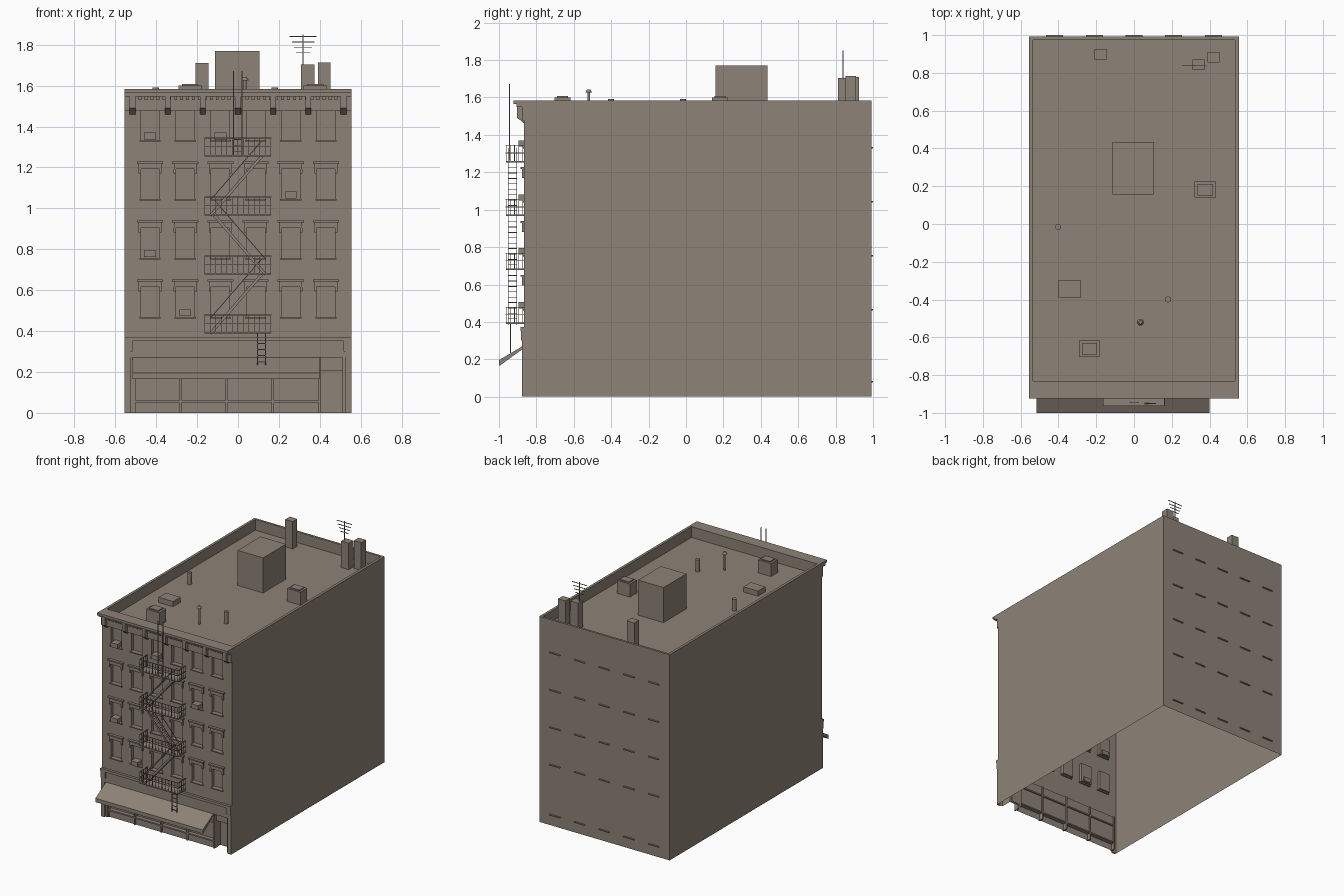
import bpy, bmesh, math
from mathutils import Vector

if "Cube" in bpy.data.objects:
    bpy.data.objects.remove(bpy.data.objects["Cube"])

mat = bpy.data.materials.new("warm grey brown")
mat.diffuse_color = (0.27, 0.224, 0.184, 1)
mat.use_nodes = True
mat.node_tree.nodes["Principled BSDF"].inputs["Base Color"].default_value = mat.diffuse_color

W, FRONT, BACK, TOP, ROOF = 0.555, -0.865, 0.992, 1.583, 1.5


class Part:
    """Collects simple solids into one named object."""
    def __init__(self, name):
        self.name, self.bm = name, bmesh.new()

    def face(self, pts):
        self.bm.faces.new([self.bm.verts.new(p) for p in pts])

    def prism(self, prof, x0, x1):
        # yz profile extruded along x
        a = [self.bm.verts.new((x0, y, z)) for y, z in prof]
        b = [self.bm.verts.new((x1, y, z)) for y, z in prof]
        n = len(prof)
        fs = [self.bm.faces.new(a), self.bm.faces.new(b[::-1])]
        fs += [self.bm.faces.new((a[i], b[i], b[(i + 1) % n], a[(i + 1) % n])) for i in range(n)]
        bmesh.ops.recalc_face_normals(self.bm, faces=fs)

    def box(self, x0, x1, y0, y1, z0, z1):
        self.prism([(y0, z0), (y1, z0), (y1, z1), (y0, z1)], x0, x1)

    def bar(self, p, q, w=0.004, h=None):
        # square bar between two points
        p, q = Vector(p), Vector(q)
        d = q - p
        vs = bmesh.ops.create_cube(self.bm, size=1)["verts"]
        rot = d.to_track_quat('X', 'Z')
        for v in vs:
            v.co = (p + q) / 2 + rot @ Vector((v.co.x * d.length, v.co.y * w, v.co.z * (h or w)))

    def cyl(self, x, y, z0, z1, r, n=12, r2=None):
        vs = bmesh.ops.create_cone(self.bm, cap_ends=True, segments=n, radius1=r,
                                   radius2=r if r2 is None else r2, depth=z1 - z0)["verts"]
        for v in vs:
            v.co += Vector((x, y, (z0 + z1) / 2))

    def done(self, weld=False):
        if weld:
            bmesh.ops.remove_doubles(self.bm, verts=self.bm.verts, dist=1e-5)
        me = bpy.data.meshes.new(self.name)
        self.bm.to_mesh(me)
        self.bm.free()
        me.materials.append(mat)
        ob = bpy.data.objects.new(self.name, me)
        bpy.context.collection.objects.link(ob)


# Side walls, back wall, parapet and roof (open underneath)
def loop(w, f, b, z):
    return [(-w, f, z), (w, f, z), (w, b, z), (-w, b, z)]

shell = Part("walls_and_roof")
rings = [loop(W, FRONT, BACK, 0), loop(W, FRONT, BACK, TOP),
         loop(0.535, -0.83, 0.975, TOP), loop(0.535, -0.83, 0.975, ROOF)]
for k in range(3):
    for i in range(4):
        if k == 0 and i == 0:
            continue
        j = (i + 1) % 4
        shell.face([rings[k][i], rings[k][j], rings[k + 1][j], rings[k + 1][i]])
shell.face(rings[3])
shell.done(True)

# Facade with recessed windows, shopfront and door
COLS = [(i - 2.5) * 0.172 for i in range(6)]
SILLS = [0.47 + 0.288 * i for i in range(4)]
WH, HW = 0.146, 0.045

def depth(x, z):
    if z < 0.27:
        if 0.40 < x < 0.51:
            return 0.08 if z < 0.205 else 0.03
        if -0.51 < x < 0.40:
            return 0.015 if z < 0.055 else 0.035
        return 0
    if any(abs(x - c) < HW for c in COLS) and any(s < z < s + WH for s in SILLS):
        return 0.025
    return 0

xs = sorted([-W, -0.51, 0.40, 0.51, W] + [c + s * HW for c in COLS for s in (-1, 1)])
zs = sorted([0, 0.055, 0.205, 0.27, TOP] + SILLS + [s + WH for s in SILLS])
fac = Part("front_facade")
mid = lambda a, i: (a[i] + a[i + 1]) / 2
Y = lambda i, k: FRONT + depth(mid(xs, i), mid(zs, k))
for i in range(len(xs) - 1):
    for k in range(len(zs) - 1):
        x0, x1, z0, z1, y = xs[i], xs[i + 1], zs[k], zs[k + 1], Y(i, k)
        fac.face([(x0, y, z0), (x1, y, z0), (x1, y, z1), (x0, y, z1)])
        if i < len(xs) - 2 and abs(Y(i + 1, k) - y) > 1e-6:
            b = Y(i + 1, k)
            fac.face([(x1, y, z0), (x1, b, z0), (x1, b, z1), (x1, y, z1)])
        if k < len(zs) - 2 and abs(Y(i, k + 1) - y) > 1e-6:
            b = Y(i, k + 1)
            fac.face([(x0, y, z1), (x1, y, z1), (x1, b, z1), (x0, b, z1)])
fac.done(True)

# Window hoods, hood brackets and sills
trim = Part("window_trim")
for c in COLS:
    for s in SILLS:
        trim.box(c - 0.052, c + 0.052, FRONT - 0.01, FRONT + 0.01, s - 0.008, s)
        if s < 1.3:
            t = s + WH
            trim.box(c - 0.064, c + 0.064, FRONT - 0.02, FRONT, t + 0.026, t + 0.036)
            trim.box(c - 0.056, c + 0.056, FRONT - 0.012, FRONT, t, t + 0.026)
            for d in (-1, 1):
                m = c + d * 0.051
                trim.box(m - 0.006, m + 0.006, FRONT - 0.012, FRONT, t - 0.022, t)
trim.done()

# Air conditioners in some windows
ac = Part("window_air_conditioners")
for i, r in [(0, 3), (2, 3), (4, 2), (0, 1), (1, 0)]:
    ac.box(COLS[i] - 0.029, COLS[i] + 0.029, -0.895, -0.83, SILLS[r] + 0.003, SILLS[r] + 0.036)
ac.done()

# Back window sills
back = Part("back_sills")
for x in (-0.42, -0.21, 0, 0.21, 0.42):
    for z in [0.085] + SILLS:
        back.box(x - 0.045, x + 0.045, BACK - 0.002, 1.0, z - 0.008, z)
back.done()

# Roof cornice with brackets and dentils
cor = Part("roof_cornice")
cor.prism([(-0.923, 1.565), (-0.923, TOP), (-0.83, TOP), (-0.86, 1.565)], -W, W)
cor.box(-W, W, -0.905, FRONT, 1.548, 1.565)
cor.box(-W, W, -0.876, FRONT, 1.476, 1.548)
for i in range(7):
    x = max(-0.535, min(0.535, (i - 3) * 0.172))
    cor.prism([(FRONT, 1.548), (-0.903, 1.548), (-0.903, 1.49), (-0.885, 1.478), (FRONT, 1.46)],
              x - 0.014, x + 0.014)
for i in range(36):
    x = (i - 17.5) * 0.029
    cor.box(x - 0.007, x + 0.007, -0.888, -0.87, 1.53, 1.548)
cor.done()

# Shop cornice, corner pilasters and storefront bars
shop = Part("shopfront_trim")
shop.box(-W, W, -0.884, FRONT, 0.352, 0.372)
shop.box(-W, W, -0.872, FRONT, 0.27, 0.352)
for s in (-1, 1):
    a, b = sorted((s * 0.525, s * W))
    shop.box(a, b, -0.876, FRONT, 0, 0.352)
    a, b = sorted((s * 0.515, s * W))
    shop.box(a, b, -0.882, FRONT, 0.3, 0.352)
shop.box(-0.51, 0.40, -0.86, -0.82, 0.05, 0.06)
shop.box(-0.51, 0.40, -0.85, -0.82, 0.19, 0.2)
for x in (-0.505, -0.28, -0.055, 0.17, 0.398):
    shop.box(x - 0.005, x + 0.005, -0.86, -0.82, 0, 0.27)
shop.box(0.42, 0.495, -0.79, -0.78, 0.01, 0.19)
shop.done()

# Sloped awning
awn = Part("awning")
awn.prism([(FRONT, 0.275), (-1, 0.196), (-1, 0.166), (-0.996, 0.166), (-0.88, 0.25), (FRONT, 0.26)],
          -0.515, 0.40)
awn.done()

# Fire escape: platforms with railings
fe = Part("fire_escape_platforms")
PX0, PX1, PY = -0.163, 0.161, -0.962
FLOORS = [0.388 + 0.2885 * i for i in range(4)]
for z in FLOORS:
    fe.box(PX0, PX1, PY, FRONT, z, z + 0.008)
    for h in (0.05, 0.091):
        fe.bar((PX0, PY, z + h), (PX1, PY, z + h))
        for x in (PX0, PX1):
            fe.bar((x, PY, z + h), (x, FRONT, z + h))
    for i in range(13):
        x = PX0 + (PX1 - PX0) * i / 12
        fe.bar((x, PY, z), (x, PY, z + 0.091), 0.003)
    for i in range(1, 5):
        for x in (PX0, PX1):
            y = PY + 0.0225 * i
            fe.bar((x, y, z), (x, y, z + 0.091), 0.003)
fe.done()

# Fire escape: zigzag stairs
st = Part("fire_escape_stairs")
for n in range(3):
    s = -1 if n % 2 == 0 else 1
    a = Vector((s * 0.135, 0, FLOORS[n]))
    b = Vector((-s * 0.115, 0, FLOORS[n + 1]))
    for y in (-0.95, -0.905):
        o = Vector((0, y, 0))
        st.bar(a + o, b + o, 0.004, 0.014)
        r = Vector((0, y, 0.075))
        st.bar(a + r, b + r)
    for i in range(1, 10):
        p = a.lerp(b, i / 10)
        st.box(p.x - 0.01, p.x + 0.01, -0.95, -0.905, p.z - 0.002, p.z + 0.002)
st.done()

# Drop ladder and roof ladder
lad = Part("ladders")
for x0, x1, y, z0, z1, zr in ((0.095, 0.135, -0.938, 0.235, 0.39, 0.39),
                              (-0.022, 0.02, -0.944, 1.262, 1.672, 1.35)):
    for x in (x0, x1):
        lad.bar((x, y, z0), (x, y, z1), 0.005)
    z = z0 + 0.015
    while z < zr:
        lad.bar((x0, y, z), (x1, y, z), 0.004)
        z += 0.03
lad.done()

# Roof bulkhead, hatch and vent boxes
bulk = Part("stair_bulkhead")
bulk.box(-0.113, 0.104, 0.157, 0.435, ROOF, 1.77)
bulk.done()
hatch = Part("roof_hatch")
hatch.box(-0.403, -0.28, -0.39, -0.3, ROOF, 1.54)
hatch.done()
vents = Part("roof_vent_boxes")
for x, y in ((0.377, 0.182), (-0.235, -0.66)):
    vents.box(x - 0.056, x + 0.056, y - 0.042, y + 0.042, ROOF, 1.6)
    vents.box(x - 0.04, x + 0.04, y - 0.03, y + 0.03, 1.6, 1.608)
vents.done()

# Chimneys
chim = Part("chimneys")
for x, y, w, z in ((-0.176, 0.898, 0.032, 1.71), (0.341, 0.842, 0.032, 1.703), (0.421, 0.882, 0.031, 1.714)):
    chim.box(x - w, x + w, y - 0.028, y + 0.028, ROOF, z)
chim.done()

# Round roof pipes
pipes = Part("roof_pipes")
pipes.cyl(-0.402, -0.015, ROOF, 1.592, 0.016)
pipes.cyl(0.18, -0.4, ROOF, 1.592, 0.016)
pipes.cyl(0.034, -0.52, ROOF, 1.63, 0.007)
pipes.cyl(0.034, -0.52, 1.626, 1.642, 0.018, 12, 0.009)
pipes.done()

# Television aerial
ant = Part("aerial")
ant.bar((0.318, 0.84, 1.69), (0.318, 0.84, 1.85), 0.006)
for z, h in ((1.84, 0.065), (1.813, 0.055), (1.788, 0.045), (1.763, 0.035)):
    ant.bar((0.318 - h, 0.84, z), (0.318 + h, 0.84, z), 0.004)
ant.done()
